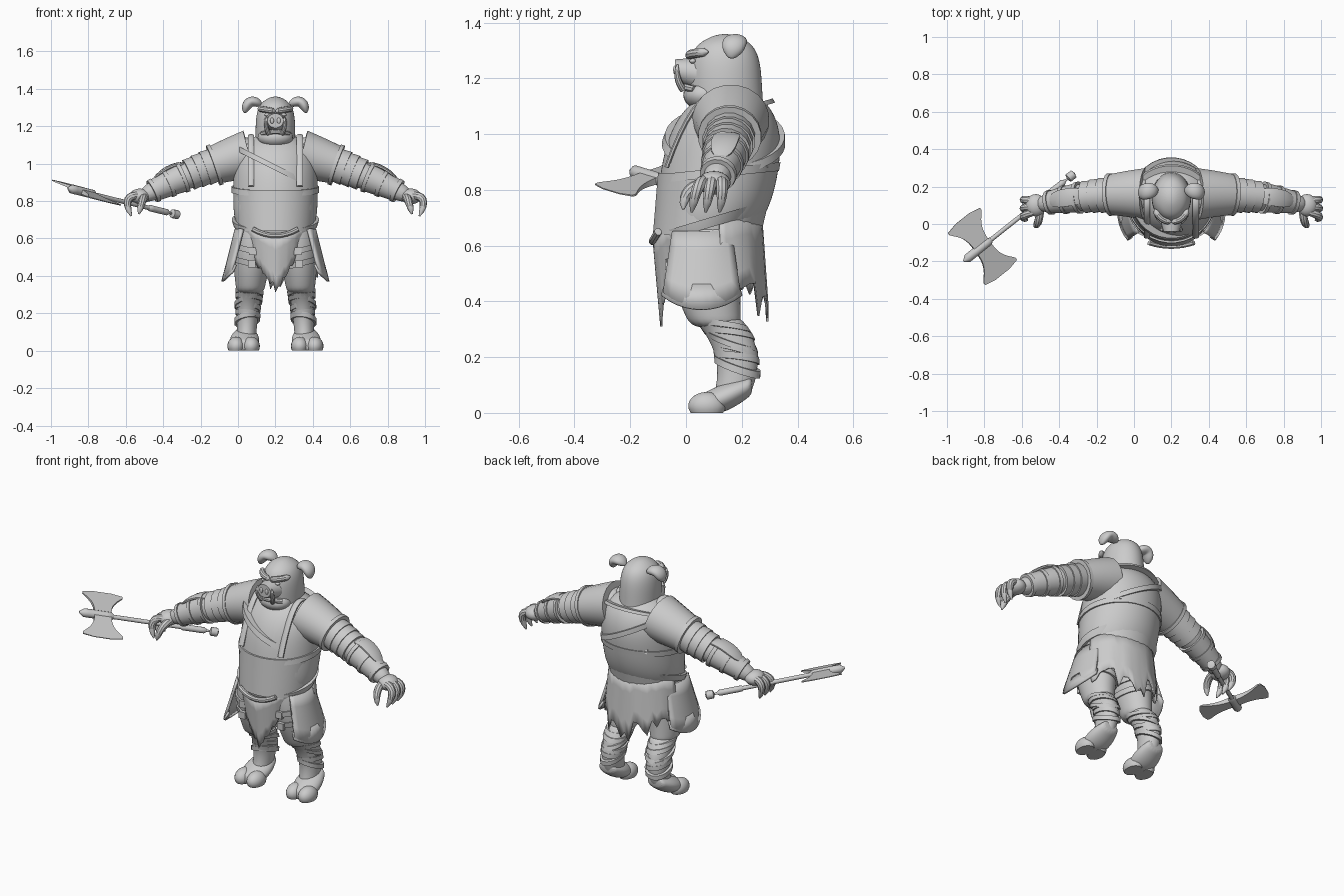
import bpy, bmesh, math, random
from mathutils import Vector, Matrix

if "Cube" in bpy.data.objects:
    bpy.data.objects.remove(bpy.data.objects["Cube"])
random.seed(4)
X, Y, Z = Matrix.Identity(3)
BODY = Matrix.Translation(X * .2)

COLOUR = (.6, .6, .6, 1)
grey = bpy.data.materials.new("plain_grey")
grey.use_nodes = True
grey.diffuse_color = COLOUR
grey.node_tree.nodes["Principled BSDF"].inputs["Base Color"].default_value = COLOUR


def finish(name, bm, mirror=False, smooth=False, solid=0, place=BODY):
    if place is BODY:
        for vert in bm.verts:
            vert.co.z = max(vert.co.z, 0)
    bmesh.ops.recalc_face_normals(bm, faces=bm.faces)
    mesh = bpy.data.meshes.new(name)
    bm.to_mesh(mesh)
    bm.free()
    mesh.materials.append(grey)
    part = bpy.data.objects.new(name, mesh)
    bpy.context.collection.objects.link(part)
    part.matrix_world = place
    if solid:
        thickness = part.modifiers.new("thickness", 'SOLIDIFY')
        thickness.thickness, thickness.offset = solid, 0
    if mirror:
        part.modifiers.new("mirror", 'MIRROR')
    if smooth:
        rounding = part.modifiers.new("rounding", 'SUBSURF')
        rounding.levels = rounding.render_levels = 2
    bpy.ops.object.select_all(action='DESELECT')
    part.select_set(True)
    bpy.context.view_layer.objects.active = part
    bpy.ops.object.shade_smooth_by_angle(angle=math.radians(35))


def point_on(path, f):
    """Point at fraction f of the Bezier curve with these control points."""
    points = [Vector(p) for p in path]
    while len(points) > 1:
        points = [p.lerp(q, f) for p, q in zip(points, points[1:])]
    return points[0]


def tube(name, path, radius, squash=1, depth=None, span=(0, 1), steps=8, sides=16,
         ref=X, flat=None, **style):
    """Elliptical loft along a path; radius runs along ref, depth across it."""
    bm = bmesh.new()
    rings = []
    for i in range(steps + 1):
        f = span[0] + (span[1] - span[0]) * i / steps
        tangent = Vector(flat) if flat else point_on(path, f + .01) - point_on(path, f - .01)
        tangent.normalize()
        u = (ref - tangent * ref.dot(tangent)).normalized()
        v = tangent.cross(u)
        wide = radius(f) if callable(radius) else radius
        deep = depth(f) if depth else wide * squash
        ring = []
        for j in range(sides):
            angle = math.tau * (j + .5) / sides
            offset = u * wide * math.cos(angle) + v * deep * math.sin(angle)
            if sides == 4:
                offset *= math.sqrt(2)
            ring.append(bm.verts.new(point_on(path, f) + offset))
        rings.append(ring)
    for low, high in zip(rings, rings[1:]):
        for j in range(sides):
            k = (j + 1) % sides
            bm.faces.new((low[j], low[k], high[k], high[j]))
    bm.faces.new(rings[0])
    bm.faces.new(rings[-1])
    finish(name, bm, **style)


def ball(name, centre, size, **style):
    bm = bmesh.new()
    shape = Matrix.Translation(centre) @ Matrix.Diagonal(size).to_4x4()
    bmesh.ops.create_uvsphere(bm, u_segments=20, v_segments=12, radius=1, matrix=shape)
    finish(name, bm, **style)


def sheet(name, start, end, centre, top, flare, top_z, bottom_z, columns=24, rows=4, **style):
    """Hanging panel round an ellipse; its edge heights are rules of s from -1 to 1."""
    bm = bmesh.new()
    strips = []
    for j in range(columns + 1):
        s = 2 * j / columns - 1
        angle = math.radians(start + (end - start) * j / columns)
        high, low, strip = top_z(s), bottom_z(s), []
        for k in range(rows + 1):
            f = k / rows
            grow = 1 + (flare - 1) * f
            strip.append(bm.verts.new((top[0] * grow * math.cos(angle),
                                       centre + top[1] * grow * math.sin(angle),
                                       high + (low - high) * f)))
        strips.append(strip)
    for left, right in zip(strips, strips[1:]):
        for k in range(rows):
            bm.faces.new((left[k], right[k], right[k + 1], left[k + 1]))
    finish(name, bm, **style)


def dome(radius, power):
    """Radius rule that closes at both ends."""
    return lambda f: radius * math.sqrt(max(.05, 1 - abs(2 * f - 1) ** power))


def tip(radius, power):
    """Radius rule that closes at the far end only."""
    return lambda f: radius * math.sqrt(max(.04, 1 - f ** power))


def over(rule, extra):
    """Radius rule for a layer worn on top of a limb."""
    return lambda f: rule(f) + extra


# Torso, belly plate and straps
TORSO = ((0, .06, .55), (0, .13, .87), (0, .16, 1.17))
torso_radius, torso_depth = dome(.228, 4), dome(.212, 2.5)
tube("torso", TORSO, torso_radius, depth=torso_depth, steps=14, sides=24, flat=Z, smooth=True)
tube("belly_plate", ((0, .075, .64), (0, .11, .86)), lambda f: .207 + .018 * f, squash=.94, sides=32, flat=Z)
for name, start, width, extra, lean in (
        ("belt", .18, .06, .014, (0, -.3, 1)), ("chest_rim", .47, .05, .007, (0, -.1, 1)),
        ("chest_strap", .66, .05, .016, (.5, 0, 1)), ("neckline", .82, .03, .006, (0, -.3, 1))):
    tube(name, TORSO, over(torso_radius, extra), depth=over(torso_depth, extra), span=(start, start + width),
         steps=2, sides=32, flat=lean)
tube("belt_point", ((-.12, -.1, .65), (0, -.14, .58), (.12, -.1, .65)), .014, ref=Z, sides=8)
tube("shoulder_strap", ((.13, -.07, .88), (.13, .12, 1.42), (.13, .29, .88)), .018, squash=.5, sides=8,
     steps=16, mirror=True)

# Head and face
tube("head", ((0, .15, 1.04), (0, .135, 1.2), (0, .14, 1.36)), tip(.108, 6), squash=1.24, steps=12, sides=20,
     flat=Z, smooth=True)
tube("snout", ((0, .07, 1.21), (0, -.04, 1.23)), lambda f: .075 - .032 * f, squash=.9, flat=-Y)
ball("lower_jaw", (0, .065, 1.14), (.095, .075, .055))
tube("lip", ((-.07, .03, 1.16), (0, -.05, 1.18), (.07, .03, 1.16)), .013, ref=Z, sides=8)
ball("nostril", (.018, -.04, 1.23), (.01, .006, .016), mirror=True)
tube("tusk", ((.035, -.01, 1.16), (.06, -.04, 1.2), (.045, -.03, 1.25)), tip(.013, 2), sides=10, mirror=True)
tube("brow", ((0, .012, 1.28), (.06, .01, 1.29), (.09, .08, 1.295)), dome(.017, 6), ref=Z, sides=10, mirror=True)
ball("eye", (.045, .024, 1.262), (.014, .012, .009), mirror=True)
tube("ear", ((.07, .18, 1.31), (.15, .18, 1.37), (.165, .16, 1.27)), dome(.044, 3), squash=.65, ref=Y,
     mirror=True, smooth=True)


# Arms with layered shoulder and forearm armour
def arm_radius(f):
    return .106 - .05 * f - .016 * f ** 4


ARM = ((.1, .16, 1.06), (.42, .17, .98), (.72, .1, .82))
tube("arm", ARM, arm_radius, ref=Y, mirror=True, smooth=True)
tube("shoulder_pad", ARM, lambda f: .145 - .1 * f, squash=.95, span=(.06, .36), ref=Y, sides=20, mirror=True)
tube("shoulder_pad_rim", ARM, .114, span=(.34, .37), steps=2, ref=Y, sides=20, mirror=True)
for i in range(3):
    start = .36 + i * .07
    tube("sleeve_layer", ARM, lambda f: arm_radius(f) + .004 + .1 * (f - start), span=(start, start + .08),
         steps=2, ref=Y, mirror=True)
tube("gauntlet", ARM, over(arm_radius, .008), span=(.62, .9), ref=Y, mirror=True)
for start in (.62, .74, .87):
    tube("gauntlet_rim", ARM, over(arm_radius, .014), span=(start, start + .03), steps=2, ref=Y, mirror=True)
tube("gauntlet_plate", ((.46, .15, .99), (.55, .15, 1.02), (.66, .12, .91)), dome(.05, 3), squash=.25,
     ref=Y, sides=10, mirror=True)

# Hands
ball("palm", (.725, .1, .825), (.055, .06, .042), mirror=True)
for y in (.04, .09, .14):
    tube("finger", ((.72, .05 + y / 2, .83), (.83, y, .84), (.77, y - .02, .72)), tip(.022, 4), ref=Y, sides=10,
         mirror=True)
tube("thumb", ((.7, .08, .82), (.71, -.01, .82), (.73, -.01, .73)), tip(.022, 4), sides=10, mirror=True)


# Legs, wraps and feet
def thigh_radius(f):
    return .112 - .04 * f * f


def shin_radius(f):
    return .07 - .02 * f


THIGH = ((.1, .08, .68), (.13, .05, .5), (.135, .11, .3))
SHIN = ((.135, .1, .35), (.15, .23, .22), (.155, .16, .05))
tube("thigh", THIGH, thigh_radius, squash=1.25, flat=Z, mirror=True, smooth=True)
tube("shin", SHIN, shin_radius, squash=1.3, flat=Z, mirror=True, smooth=True)
for i in range(6):
    start = .1 + i * .1
    lean = (random.uniform(-.2, .2), random.uniform(.1, .4), 1)
    tube("shin_wrap", SHIN, over(shin_radius, random.uniform(.005, .016)), squash=1.25,
         span=(start, start + .085), steps=2, flat=lean, mirror=True)
for start in (.36, .54):
    tube("thigh_strap", THIGH, over(thigh_radius, .008), squash=1.25, span=(start, start + .08), steps=2,
         flat=(-.25, 0, 1), mirror=True)
    x, y, z = point_on(THIGH, start + .04) - Y * .145
    tube("thigh_buckle", ((x, y + .02, z), (x, y, z)), .02, steps=1, sides=4, flat=-Y, mirror=True)
tube("foot", ((.16, .24, .1), (.165, .14, .05), (.17, .03, .02)), lambda f: .05 + .03 * math.sin(math.pi * f),
     squash=.65, flat=-Y, mirror=True, smooth=True)
for x in (.13, .21):
    ball("toe", (x, .075, .025), (.047, .067, .05), mirror=True)


# Hanging cloth and hip plates
def ragged(base, rise, tear):
    return lambda s: base + rise * abs(s) + random.uniform(0, tear)


sheet("back_cloth", 12, 168, .08, (.21, .19), 1.12, lambda s: .7, ragged(.31, .06, .14), solid=.008)
sheet("front_cloth", 216, 324, .075, (.2, .19), .86, lambda s: .61 + .06 * abs(s), ragged(.3, .24, .05), solid=.008)
sheet("hip_plate", -34, 32, .06, (.21, .19), 1.32, lambda s: .65, lambda s: .38 + .05 * s * s,
      columns=10, solid=.016, mirror=True)
sheet("hip_plate_rim", -36, 34, .06, (.26, .23), 1.09, lambda s: .46, lambda s: .37 + .05 * s * s,
      columns=10, rows=1, solid=.012, mirror=True)

# Double axe, laid out along its own handle axis
forward = Vector((-.78, -.62, .19)).normalized()
side = Vector((-.62, .78, .28))
side = (side - forward * side.dot(forward)).normalized()
AXE = Matrix((forward, side, forward.cross(side))).transposed().to_4x4()
AXE.translation = (-.81, -.12, .845)
for name, start, end, radius in (("axe_handle", -.62, .1, .012), ("axe_grip", -.58, -.42, .017),
                                 ("axe_pommel", -.64, -.59, .024), ("axe_socket", -.07, .13, .024)):
    tube(name, (X * start, X * end), dome(radius, 12), ref=Y, sides=12, place=AXE)
for name, reach in (("axe_blade_left", -.19), ("axe_blade_right", .19)):
    tube(name, (X * 0, Y * reach), lambda f: (.045 + .11 * f ** 3) * math.sqrt(1.1 - f ** 12),
         depth=lambda f: .014 - .012 * f, steps=14, sides=4, place=AXE)
